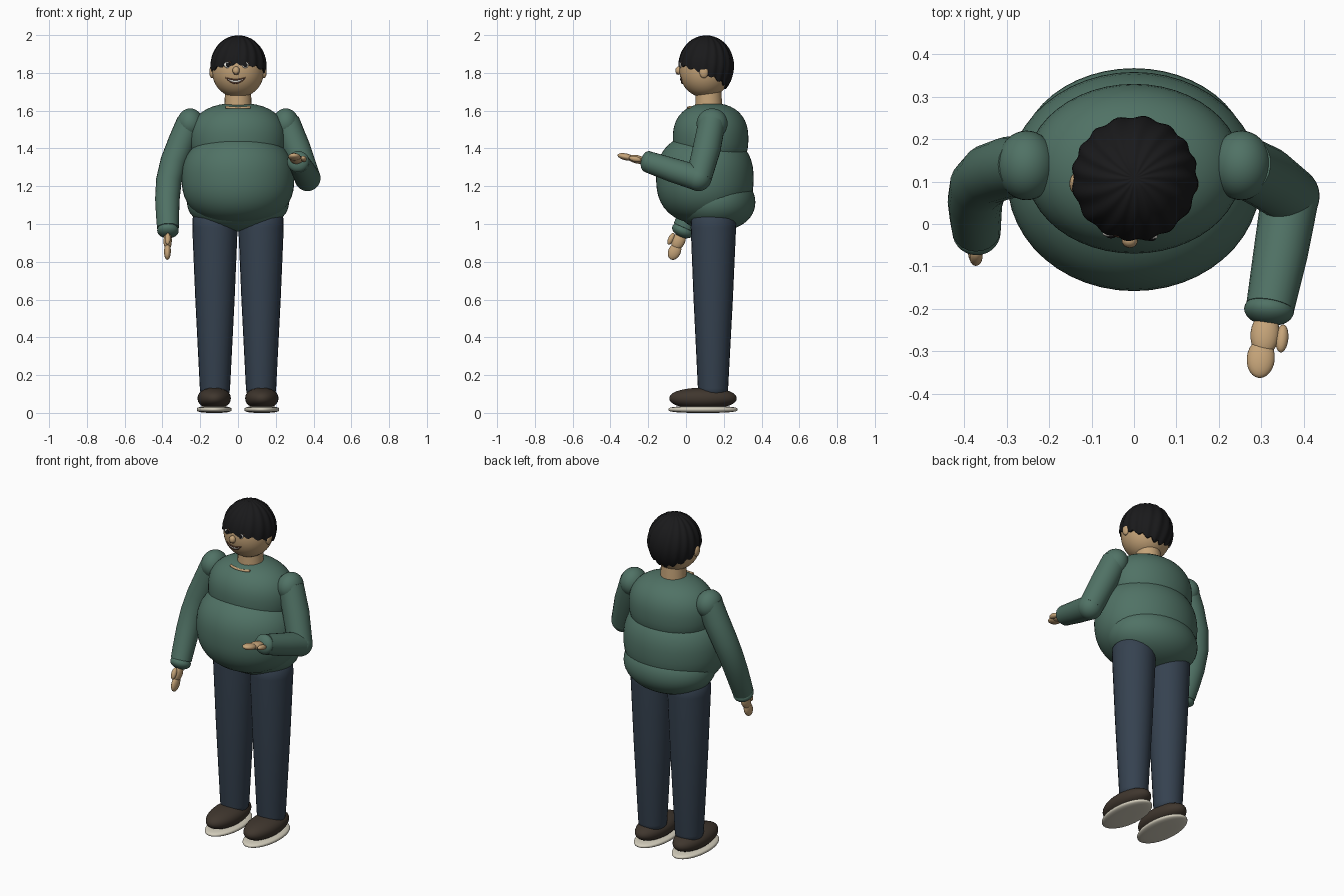
import bpy, bmesh, math
from mathutils import Vector, Matrix

if "Cube" in bpy.data.objects:
    bpy.data.objects.remove(bpy.data.objects["Cube"])


def mat(name, rgb):
    m = bpy.data.materials.new(name)
    m.diffuse_color = (*rgb, 1)
    m.use_nodes = True
    m.node_tree.nodes["Principled BSDF"].inputs["Base Color"].default_value = m.diffuse_color
    return m


GREEN = mat("sweater green", (0.080, 0.168, 0.130))
NAVY = mat("trouser navy", (0.036, 0.054, 0.080))
SKIN = mat("skin", (0.56, 0.37, 0.19))
HAIR = mat("hair black", (0.010, 0.010, 0.011))
SHOE = mat("shoe brown", (0.050, 0.037, 0.027))
SOLE = mat("sole cream", (0.65, 0.61, 0.50))
LIP = mat("lip brown", (0.16, 0.07, 0.04))
WHITE = mat("white", (0.80, 0.78, 0.72))


def finish(ob, m):
    ob.data.materials.clear()
    ob.data.materials.append(m)
    bpy.ops.object.select_all(action='DESELECT')
    ob.select_set(True)
    bpy.context.view_layer.objects.active = ob
    bpy.ops.object.shade_smooth_by_angle(angle=math.radians(50))
    return ob


def from_bmesh(name, bm, m):
    bmesh.ops.recalc_face_normals(bm, faces=bm.faces)
    me = bpy.data.meshes.new(name)
    bm.to_mesh(me)
    bm.free()
    ob = bpy.data.objects.new(name, me)
    bpy.context.collection.objects.link(ob)
    return finish(ob, m)


def blob(name, loc, radii, m, p=2.0, axes=None, seg=36):
    """Ellipsoid; p above 2 makes the vertical profile boxier, axes orients it."""
    bm = bmesh.new()
    bmesh.ops.create_uvsphere(bm, u_segments=seg, v_segments=seg // 2, radius=1)
    rot = Matrix(axes).transposed() if axes else Matrix.Identity(3)
    for v in bm.verts:
        rho = math.hypot(v.co.x, v.co.y)
        c = v.co * (rho ** p + abs(v.co.z) ** p) ** (-1 / p)
        v.co = rot @ Vector((c.x * radii[0], c.y * radii[1], c.z * radii[2])) + Vector(loc)
    return from_bmesh(name, bm, m)


def tube(name, pts, m, res=7):
    """Swept round tube through (x, y, z, radius) points."""
    cu = bpy.data.curves.new(name, 'CURVE')
    cu.dimensions = '3D'
    cu.bevel_depth = 1
    cu.bevel_resolution = res
    cu.use_fill_caps = True
    sp = cu.splines.new('POLY')
    sp.points.add(len(pts) - 1)
    for q, (x, y, z, r) in zip(sp.points, pts):
        q.co = (x, y, z, 1)
        q.radius = r
    ob = bpy.data.objects.new(name, cu)
    bpy.context.collection.objects.link(ob)
    bpy.ops.object.select_all(action='DESELECT')
    ob.select_set(True)
    bpy.context.view_layer.objects.active = ob
    bpy.ops.object.convert(target='MESH')
    return finish(bpy.context.view_layer.objects.active, m)


# Sweater body
blob("chest", (0, 0.13, 1.45), (0.255, 0.20, 0.19), GREEN, 2.4, seg=48)
blob("belly", (0, 0.10, 1.24), (0.298, 0.258, 0.24), GREEN, 2.4, seg=48)
blob("sweater_hem", (0, 0.155, 1.115), (0.27, 0.212, 0.155), GREEN, 2.1, seg=48)

# Legs, shoes and soles
for side, s in (("left", -1), ("right", 1)):
    x = 0.122 * s
    tube(side + "_leg", [(x, 0.143, 0.10, 0.070), (x, 0.143, 0.108, 0.077), (x, 0.143, 0.13, 0.080),
                         (x, 0.144, 0.60, 0.104), (x, 0.145, 0.98, 0.120), (x, 0.145, 1.03, 0.119),
                         (x, 0.145, 1.05, 0.105), (x, 0.145, 1.062, 0.07)], NAVY, 10)
    blob(side + "_shoe", (0.126 * s, 0.09, 0.077), (0.088, 0.178, 0.056), SHOE, 2.2)
    blob(side + "_sole", (0.126 * s, 0.09, 0.018), (0.092, 0.184, 0.018), SOLE, 3.0)

# Arms
for side, s in (("left", -1), ("right", 1)):
    blob(side + "_shoulder", (0.253 * s, 0.138, 1.532), (0.070, 0.082, 0.080), GREEN)
tube("left_arm", [(-0.255, 0.138, 1.54, 0.070), (-0.295, 0.133, 1.44, 0.073), (-0.340, 0.118, 1.33, 0.071),
                  (-0.366, 0.092, 1.23, 0.068), (-0.374, 0.055, 1.13, 0.065), (-0.373, 0.015, 1.04, 0.061),
                  (-0.371, -0.012, 0.98, 0.058)], GREEN, 9)
tube("right_upper_arm", [(0.255, 0.138, 1.54, 0.072), (0.31, 0.11, 1.40, 0.074), (0.368, 0.068, 1.245, 0.068)], GREEN, 9)
blob("right_elbow", (0.368, 0.066, 1.243), (0.069, 0.069, 0.069), GREEN)
tube("right_forearm", [(0.368, 0.066, 1.243, 0.068), (0.345, -0.07, 1.285, 0.064), (0.321, -0.195, 1.327, 0.057)], GREEN, 9)


# Cuffs and hands: (wrist, forward, sideways towards the thumb)
def hand(side, wrist, fwd, thumb):
    f = Vector(fwd).normalized()
    t = Vector(thumb)
    t = (t - f * t.dot(f)).normalized()
    n = t.cross(f)
    w = Vector(wrist)
    ax = (t, f, n)
    blob(side + "_cuff", w, (0.059, 0.036, 0.057), GREEN, axes=ax, seg=28)
    blob(side + "_palm", w + f * 0.058 - t * 0.004, (0.034, 0.052, 0.022), SKIN, axes=ax, seg=24)
    blob(side + "_fingers", w + f * 0.118 - t * 0.008, (0.033, 0.047, 0.018), SKIN, axes=ax, seg=24)
    blob(side + "_thumb", w + f * 0.065 + t * 0.037, (0.015, 0.034, 0.015), SKIN, axes=ax, seg=20)


hand("right", (0.318, -0.203, 1.33), (-0.10, -1, 0.22), (1, 0, 0))
hand("left", (-0.371, -0.018, 0.965), (-0.02, -0.42, -0.9), (0, -1, 0))

# Neck and the bare sliver at the neckline
tube("neck", [(0, 0.12, 1.60, 0.074), (0, 0.12, 1.65, 0.071), (0, 0.118, 1.72, 0.068)], SKIN, 9)
line = []
for i in range(9):
    x = -0.064 + 0.016 * i
    line.append((x, 0.13 - 0.2 * math.sqrt(0.354 - (x / 0.255) ** 2), 1.614 + 1.2 * x * x, 0.007))
tube("neckline", line, SKIN, 3)

# Head and ears
HC, HR = Vector((0, 0.102, 1.82)), Vector((0.139, 0.137, 0.150))
blob("head", HC, HR, SKIN, 2.1, seg=44)
for side, s in (("left", -1), ("right", 1)):
    blob(side + "_ear", (0.138 * s, 0.095, 1.805), (0.014, 0.024, 0.033), SKIN, seg=20)


def face_y(x, z):
    q = 1 - (x / HR.x) ** 2 - ((z - HC.z) / HR.z) ** 2
    return HC.y - HR.y * math.sqrt(max(q, 0)) - 0.001


# Eyes and brows
for side, x in (("left", -0.056), ("right", 0.038)):
    y = face_y(x, 1.842)
    blob(side + "_eye", (x, y, 1.842), (0.018, 0.008, 0.016), WHITE, seg=20)
    blob(side + "_pupil", (x + 0.002, y - 0.006, 1.842), (0.011, 0.005, 0.011), HAIR, seg=16)
    lid = [(x + d, face_y(x + d, 1.86) - 0.003, 1.862 - 22 * d * d, 0.003) for d in (-0.02, -0.01, 0, 0.01, 0.02)]
    tube(side + "_eyelid", lid, LIP, 2)

# Nose with nostrils
blob("nose", (-0.010, face_y(-0.01, 1.812) - 0.003, 1.812), (0.019, 0.018, 0.022), SKIN, seg=20)
for side, s in (("left", -1), ("right", 1)):
    blob(side + "_nostril", (-0.010 + 0.009 * s, face_y(0, 1.80) - 0.012, 1.796), (0.005, 0.004, 0.004), LIP, seg=12)


# Smiling mouth: dark lips around a band of teeth
def smile(name, base, lift, r, m, out):
    pts = []
    for i in range(11):
        u = -1 + 0.2 * i
        x, z = -0.013 + 0.052 * u, base + lift * u * u
        pts.append((x, face_y(x, z) - out, z, r * (1 - 0.6 * u * u)))
    tube(name, pts, m, 2)


smile("upper_lip", 1.764, 0.012, 0.004, LIP, 0.002)
smile("teeth", 1.755, 0.020, 0.007, WHITE, -0.002)
smile("lower_lip", 1.746, 0.030, 0.005, LIP, 0.002)

# Hair: ridged cap, high with a ragged fringe in front and low at the back
bm = bmesh.new()
N, ROWS = 112, 16
rings = []
top = bm.verts.new((0.002, 0.11, 1.995))
for k in range(1, ROWS + 2):
    ring = []
    for i in range(N):
        a = 2 * math.pi * i / N
        front = (1 + math.cos(a)) / 2
        cut = 1.73 + 0.125 * front ** 0.8 - 0.016 * abs(math.sin(8 * a + 0.6))
        phi = math.acos((cut - 1.833) / 0.165) * min(k, ROWS) / ROWS
        s = 1 + 0.022 * math.sin(phi) * math.sin(16 * a + 2.5 * phi + 0.8 * math.sin(3 * a))
        if k > ROWS:
            s = 0.86
        ring.append(bm.verts.new((0.002 + 0.147 * s * math.sin(phi) * math.sin(a),
                                  0.107 - 0.146 * s * math.sin(phi) * math.cos(a),
                                  1.833 + 0.165 * (s if k <= ROWS else 1) * math.cos(phi))))
    rings.append(ring)
for i in range(N):
    j = (i + 1) % N
    bm.faces.new((top, rings[0][i], rings[0][j]))
    for r0, r1 in zip(rings, rings[1:]):
        bm.faces.new((r0[i], r1[i], r1[j], r0[j]))
from_bmesh("hair", bm, HAIR)
